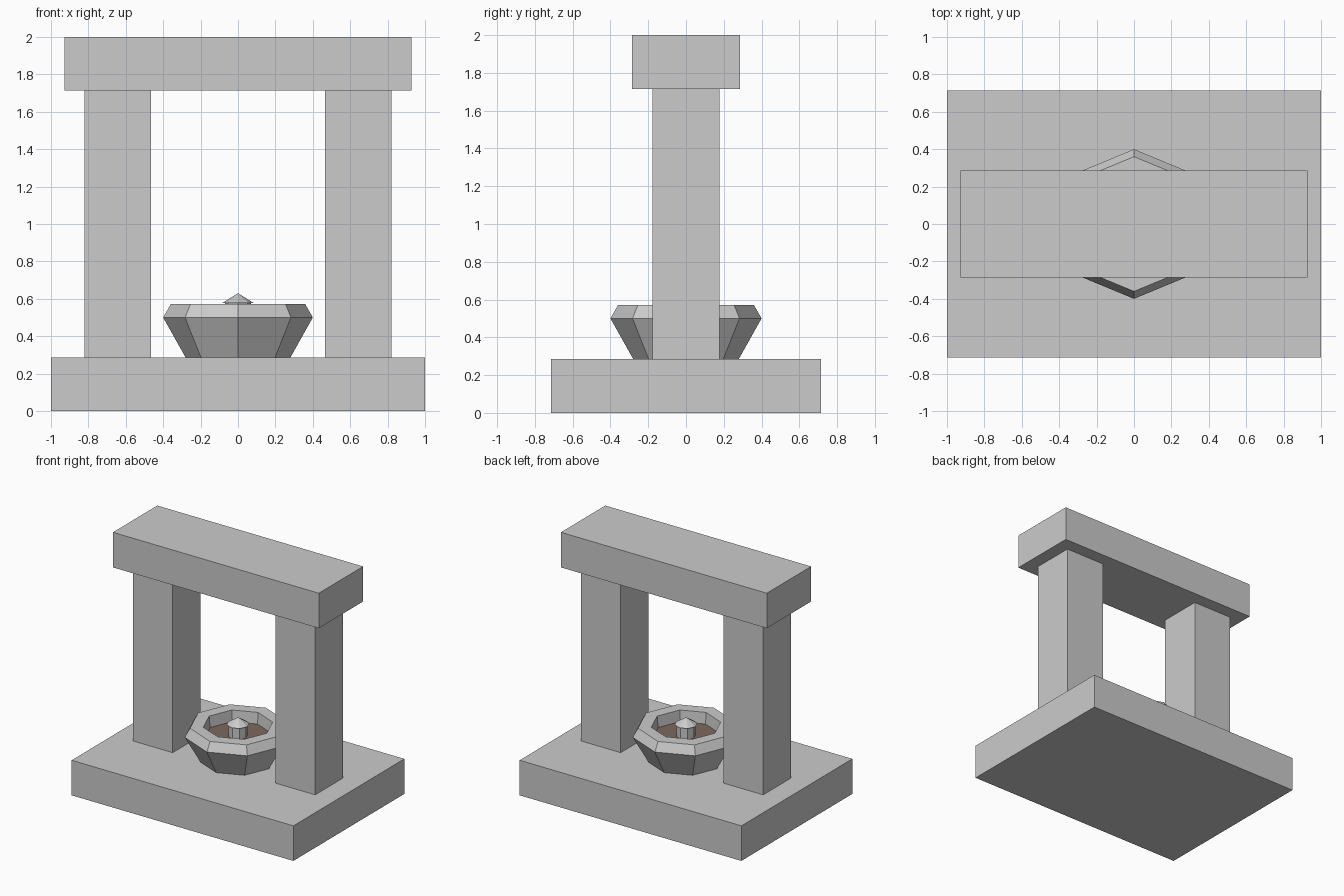
import bpy
import bmesh
from math import cos, sin, tau

if "Cube" in bpy.data.objects:
    bpy.data.objects.remove(bpy.data.objects["Cube"], do_unlink=True)

SIDES = 8


def make_material(name, color):
    mat = bpy.data.materials.new(name)
    mat.use_nodes = True
    mat.diffuse_color = color
    mat.node_tree.nodes["Principled BSDF"].inputs["Base Color"].default_value = color
    return mat


def finish(name, bm, mat):
    bmesh.ops.recalc_face_normals(bm, faces=bm.faces)
    mesh = bpy.data.meshes.new(name)
    bm.to_mesh(mesh)
    bm.free()
    mesh.materials.append(mat)
    obj = bpy.data.objects.new(name, mesh)
    bpy.context.collection.objects.link(obj)
    return obj


def block(name, size, center, mat):
    bm = bmesh.new()
    bmesh.ops.create_cube(bm, size=1)
    bmesh.ops.scale(bm, vec=size, verts=bm.verts)
    bmesh.ops.translate(bm, vec=center, verts=bm.verts)
    return finish(name, bm, mat)


def lathe(name, profile, mat):
    """Octagonal turning of a (radius, height) profile with closed ends."""
    bm = bmesh.new()
    rings = []
    for r, z in profile:
        if r == 0:
            rings.append([bm.verts.new((0, 0, z))] * SIDES)
        else:
            rings.append([bm.verts.new((r * cos(tau * i / SIDES), r * sin(tau * i / SIDES), z))
                          for i in range(SIDES)])
    for low, high in zip(rings, rings[1:]):
        for i in range(SIDES):
            j = (i + 1) % SIDES
            corners = dict.fromkeys((low[i], low[j], high[j], high[i]))
            bm.faces.new(list(corners))
    for ring, (r, z) in ((rings[0], profile[0]), (rings[-1], profile[-1])):
        if r > 0:
            bm.faces.new(ring)
    return finish(name, bm, mat)


stone = make_material("grey stone", (0.6, 0.6, 0.6, 1))
earth = make_material("brown earth", (0.2, 0.14, 0.11, 1))

# Stone gateway
block("base_slab", (2, 1.43, 0.286), (0, 0, 0.143), stone)
for side, label in ((1, "left"), (-1, "right")):
    block(label + "_pillar", (0.357, 0.357, 1.428), (side * 0.643, 0, 1.0), stone)
block("lintel", (1.857, 0.571, 0.286), (0, 0, 1.857), stone)

# Octagonal basin with a hollow top
lathe("basin", [(0.28, 0.286), (0.4, 0.5), (0.36, 0.571), (0.26, 0.571), (0.25, 0.47)], stone)
lathe("basin_filling", [(0.251, 0.472), (0.251, 0.48)], earth)

# Central post with a pointed cap
lathe("center_post", [(0.07, 0.47), (0.07, 0.577)], stone)
lathe("post_cap", [(0.085, 0.577), (0, 0.63)], stone)
